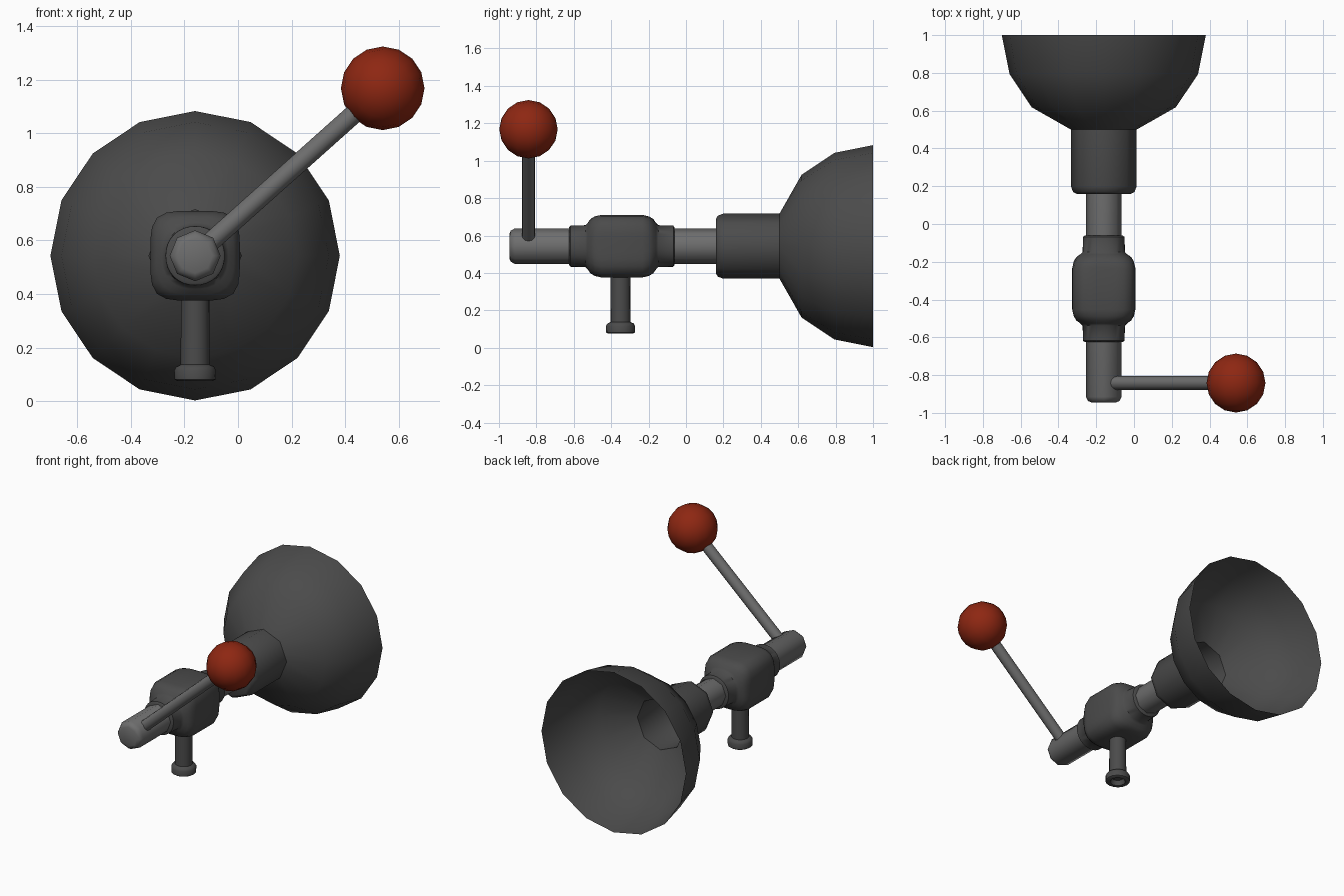
import bpy, bmesh, math
from mathutils import Vector, Matrix

if "Cube" in bpy.data.objects:
    bpy.data.objects.remove(bpy.data.objects["Cube"])

AX, AZ = -0.16, 0.543          # main axis of the tool
TURN = Matrix.Rotation(math.radians(-90), 4, 'X')   # local z -> +y
MAIN = Matrix.Translation((AX, 0, AZ)) @ TURN


def material(name, rgb):
    m = bpy.data.materials.new(name)
    m.diffuse_color = (*rgb, 1)
    m.use_nodes = True
    m.node_tree.nodes["Principled BSDF"].inputs["Base Color"].default_value = m.diffuse_color
    return m


DARK = material("dark_grey", (0.07, 0.07, 0.07))
STEEL = material("mid_grey", (0.155, 0.155, 0.155))
RED = material("red", (0.27, 0.02, 0.006))


def finish(bm, name, mat, angle):
    bmesh.ops.recalc_face_normals(bm, faces=bm.faces)
    me = bpy.data.meshes.new(name)
    bm.to_mesh(me)
    bm.free()
    ob = bpy.data.objects.new(name, me)
    bpy.context.collection.objects.link(ob)
    me.materials.append(mat)
    bpy.ops.object.select_all(action='DESELECT')
    ob.select_set(True)
    bpy.context.view_layer.objects.active = ob
    bpy.ops.object.shade_smooth_by_angle(angle=math.radians(angle))
    return ob


def loft(name, mat, rings, n, matrix, angle=50, shape=None, cap_start=True, cap_end=True):
    """Rings of (height, radius, shape value) skinned along local z."""
    bm = bmesh.new()
    loops = []
    for h, r, *s in rings:
        loop = []
        for i in range(n):
            a = 2 * math.pi * i / n
            k = r * (shape(i, a, s[0]) if shape else 1)
            loop.append(bm.verts.new(matrix @ Vector((k * math.cos(a), k * math.sin(a), h))))
        loops.append(loop)
    for p, q in zip(loops, loops[1:]):
        for i in range(n):
            j = (i + 1) % n
            bm.faces.new((p[i], p[j], q[j], q[i]))
    if cap_start:
        bm.faces.new(loops[0][::-1])
    if cap_end:
        bm.faces.new(loops[-1])
    return finish(bm, name, mat, angle)


def octagon(i, a, amount):
    # pull every second point onto an octagon's edge
    return 1 - amount * (1 - math.cos(math.pi / 8)) * (i % 2)


def rounded_square(i, a, power):
    return (abs(math.cos(a)) ** power + abs(math.sin(a)) ** power) ** (-1 / power)


# open bell with its octagonal neck
R = 0.54
bell = [(0.16, 0.145, 1), (0.17, 0.163, 1), (0.2, 0.174, 1), (0.5, 0.174, 1)]
bell += [(1 - R * math.sin(t), R * math.cos(t), 0) for t in (math.pi / 4, math.pi / 8, 0)]
loft("bell", DARK, bell, 16, MAIN, 60, octagon, cap_end=False)

# main shaft, bevelled at the front
loft("shaft", STEEL, [(-0.945, 0.065), (-0.937, 0.083), (-0.915, 0.095), (0.2, 0.095)], 8, MAIN)

# rounded square housing with a collar on each end
half = [(0.282, 0.100, 2), (0.275, 0.110, 2.1), (0.195, 0.112, 2.2), (0.183, 0.124, 2.5),
        (0.168, 0.145, 3), (0.145, 0.159, 3.7), (0.11, 0.167, 4.3)]
housing = [(-0.343 - h, r, s) for h, r, s in half]
housing += [(-0.343 + h, r, s) for h, r, s in reversed(half)]
loft("housing", DARK, housing, 32, MAIN, 50, rounded_square)

# stem with a flanged hollow foot
loft("stem", DARK,
     [(0.11, 0.04), (0.078, 0.048), (0.075, 0.066), (0.082, 0.077), (0.115, 0.078),
      (0.13, 0.070), (0.137, 0.054), (0.42, 0.053)], 16,
     Matrix.Translation((AX, -0.35, 0)))

# crank arm
start, knob = Vector((AX, -0.842, AZ)), Vector((0.54, -0.842, 1.168))
d = knob - start
arm = Matrix.Translation(start) @ d.to_track_quat('Z', 'Y').to_matrix().to_4x4()
loft("crank_arm", STEEL, [(0, 0.036), (d.length, 0.036)], 12, arm)

# knob
bm = bmesh.new()
bmesh.ops.create_uvsphere(bm, u_segments=16, v_segments=8, radius=0.156,
                          matrix=Matrix.Translation(knob) @ TURN)
finish(bm, "knob", RED, 60)
